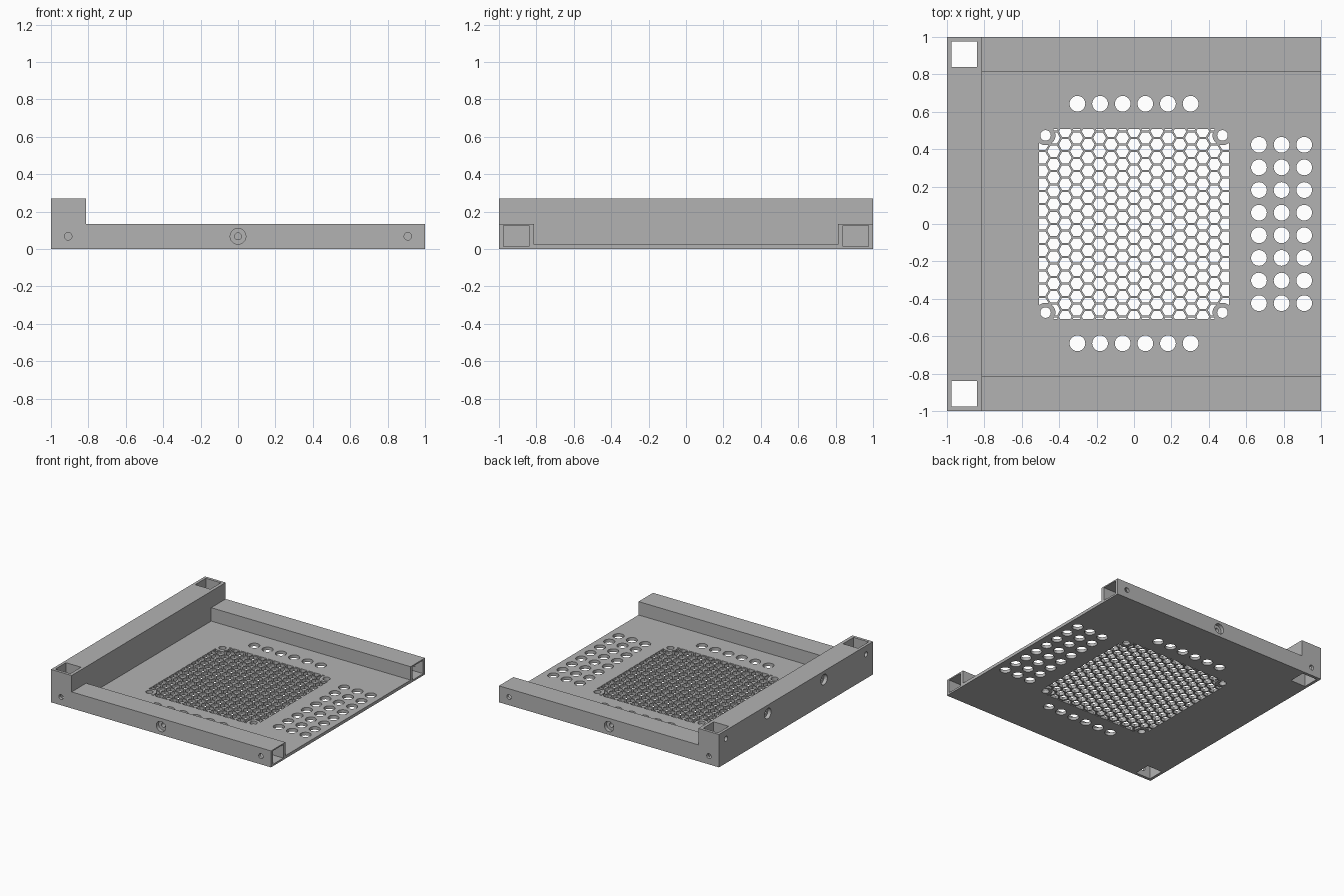
import bpy, bmesh, math
from mathutils import Vector, Matrix

cube = bpy.data.objects.get("Cube")
if cube:
    bpy.data.objects.remove(cube, do_unlink=True)

grey = bpy.data.materials.new("light_grey")
grey.use_nodes = True
grey.diffuse_color = (0.45, 0.45, 0.45, 1)
grey.node_tree.nodes["Principled BSDF"].inputs["Base Color"].default_value = (0.45, 0.45, 0.45, 1)

PLATE = 0.025      # plate thickness
RAIL = 0.135       # side rail height
TALL = 0.27        # tall rail height
INNER = 0.812      # inner edge of the rails
POST = 0.908       # centre line of sockets and screws
TUBE = 0.137       # socket width
FAN = 0.509        # half width of the grille


def make_object(name, bm):
    bmesh.ops.recalc_face_normals(bm, faces=bm.faces)
    mesh = bpy.data.meshes.new(name)
    bm.to_mesh(mesh)
    bm.free()
    obj = bpy.data.objects.new(name, mesh)
    bpy.context.collection.objects.link(obj)
    mesh.materials.append(grey)
    return obj


def add_box(bm, low, high):
    low, high = Vector(low), Vector(high)
    size = Matrix.Diagonal((*(high - low), 1))
    bmesh.ops.create_cube(bm, size=1, matrix=Matrix.Translation((low + high) / 2) @ size)


def add_cylinder(bm, centre, radius, length, axis="Z"):
    turn = {"X": Matrix.Rotation(math.pi / 2, 4, "Y"),
            "Y": Matrix.Rotation(math.pi / 2, 4, "X"), "Z": Matrix()}[axis]
    bmesh.ops.create_cone(bm, cap_ends=True, segments=32, radius1=radius, radius2=radius,
                          depth=length, matrix=Matrix.Translation(centre) @ turn)


def box_object(name, low, high):
    bm = bmesh.new()
    add_box(bm, low, high)
    return make_object(name, bm)


def combine(obj, bm, operation="DIFFERENCE"):
    tool = make_object("cutter", bm)
    tool.hide_render = True
    mod = obj.modifiers.new("combine", "BOOLEAN")
    mod.operation, mod.object, mod.solver = operation, tool, "EXACT"
    bpy.context.view_layer.objects.active = obj
    bpy.ops.object.modifier_apply(modifier=mod.name)
    bpy.data.objects.remove(tool, do_unlink=True)


def recess_screw(obj, centre, axis):
    # wide counterbore, then a narrow pilot hole
    for radius, length in ((0.042, 0.06), (0.018, 0.2)):
        bm = bmesh.new()
        add_cylinder(bm, centre, radius, length, axis)
        combine(obj, bm)


# base plate with honeycomb grille
plate = box_object("base_plate", (-INNER, -INNER, 0), (1, INNER, PLATE))
bm = bmesh.new()
pitch, flat = 0.0708, 0.060
column = pitch * math.sqrt(3) / 2
for i in range(-9, 10):
    for j in range(-8, 9):
        centre = Vector((i * column, (j + (i % 2) / 2) * pitch, -0.02))
        ring = [Vector((math.cos(k * math.pi / 3), math.sin(k * math.pi / 3), 0)) for k in range(6)]
        bm.faces.new([bm.verts.new(centre + p * flat / math.sqrt(3)) for p in ring])
for side in ((1, 0, 0), (-1, 0, 0), (0, 1, 0), (0, -1, 0)):
    bmesh.ops.bisect_plane(bm, geom=bm.verts[:] + bm.edges[:] + bm.faces[:],
                           plane_co=Vector(side) * FAN, plane_no=side, clear_outer=True)
grown = bmesh.ops.extrude_face_region(bm, geom=bm.faces[:])["geom"]
bmesh.ops.translate(bm, vec=(0, 0, 0.07), verts=[v for v in grown if isinstance(v, bmesh.types.BMVert)])
combine(plate, bm)

# screw bosses at the grille corners
corners = [(x * 0.473, y * 0.474) for x in (-1, 1) for y in (-1, 1)]
bm = bmesh.new()
for x, y in corners:
    add_cylinder(bm, (x, y, PLATE / 2), 0.053, PLATE)
combine(plate, bm, "UNION")

# screw holes and round vents
bm = bmesh.new()
for x, y in corners:
    add_cylinder(bm, (x, y, 0), 0.028, 0.2)
for i in range(6):
    for y in (-0.638, 0.643):
        add_cylinder(bm, ((i - 2.5) * 0.121, y, 0), 0.042, 0.2)
for i in range(3):
    for j in range(8):
        add_cylinder(bm, (0.668 + i * 0.121, (j - 3.5) * 0.121, 0), 0.042, 0.2)
combine(plate, bm)

# side rails with end sockets and screws
parts = [plate]
for name, s in (("front_rail", -1), ("back_rail", 1)):
    ys = sorted((s * INNER, s))
    rail = box_object(name, (-INNER, ys[0], 0), (1, ys[1], RAIL))
    half = TUBE / 2
    bm = bmesh.new()
    add_box(bm, (0.82, s * POST - half, 0.015), (1.1, s * POST + half, 0.125))
    combine(rail, bm)
    bm = bmesh.new()
    add_cylinder(bm, (POST, s, 0.068), 0.02, 0.1, "Y")
    combine(rail, bm)
    recess_screw(rail, (0, s, 0.068), "Y")
    parts.append(rail)

# tall rail with vertical post holes
tall = box_object("left_tall_rail", (-1, -1, 0), (-INNER, 1, TALL))
tall.name = "right_tall_rail"
bm = bmesh.new()
for s in (-1, 1):
    add_box(bm, (-POST - TUBE / 2, s * POST - TUBE / 2, -0.1), (-POST + TUBE / 2, s * POST + TUBE / 2, 0.4))
combine(tall, bm)
bm = bmesh.new()
for s in (-1, 1):
    add_cylinder(bm, (-POST, s, 0.068), 0.02, 0.1, "Y")
    add_cylinder(bm, (-1, s * POST, 0.2), 0.02, 0.1, "X")
combine(tall, bm)
for y in (-0.365, 0.365):
    recess_screw(tall, (-1, y, 0.2), "X")
parts.append(tall)

# crisp edges with smooth bores
bpy.ops.object.select_all(action="DESELECT")
for part in parts:
    part.select_set(True)
bpy.context.view_layer.objects.active = plate
bpy.ops.object.shade_smooth_by_angle()
